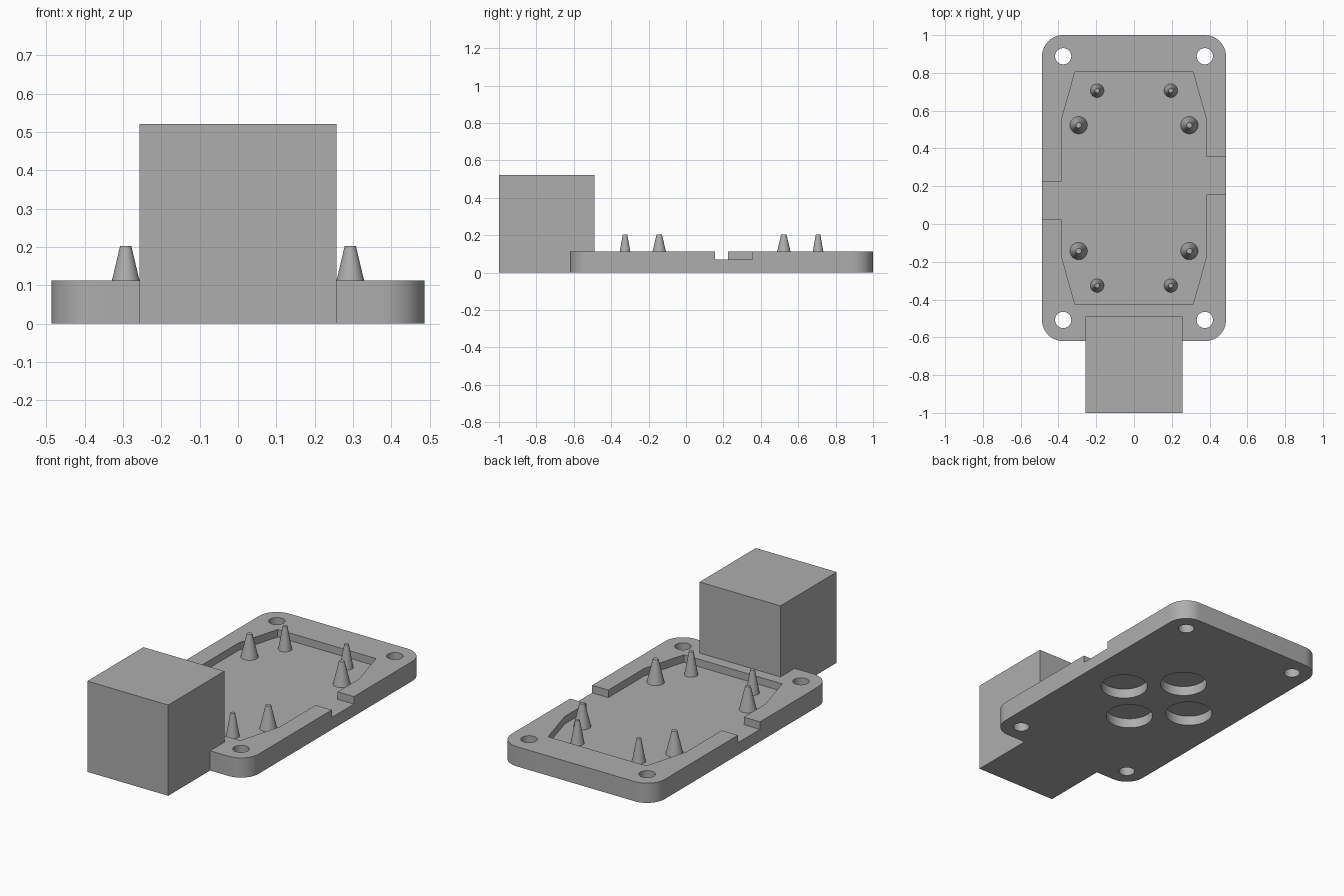
import bpy, bmesh, math

old = bpy.data.objects.get("Cube")
if old:
    bpy.data.objects.remove(old, do_unlink=True)

grey = bpy.data.materials.new("plain grey")
grey.use_nodes = True
COLOUR = (0.42, 0.42, 0.42, 1)
grey.diffuse_color = COLOUR
grey.node_tree.nodes["Principled BSDF"].inputs["Base Color"].default_value = COLOUR

MID_Y = 0.19      # centre of the plate
HALF_X, HALF_Y = 0.487, 0.81
TOP, FLOOR = 0.113, 0.07


def prism(name, outline, z0, z1):
    """Extrude a closed outline from z0 to z1."""
    bm = bmesh.new()
    face = bm.faces.new([bm.verts.new((x, y, z0)) for x, y in outline])
    side = bmesh.ops.extrude_face_region(bm, geom=[face])["geom"]
    verts = [v for v in side if isinstance(v, bmesh.types.BMVert)]
    bmesh.ops.translate(bm, verts=verts, vec=(0, 0, z1 - z0))
    bmesh.ops.recalc_face_normals(bm, faces=bm.faces)
    mesh = bpy.data.meshes.new(name)
    bm.to_mesh(mesh)
    bm.free()
    mesh.materials.append(grey)
    obj = bpy.data.objects.new(name, mesh)
    bpy.context.collection.objects.link(obj)
    return obj


def arc(cx, cy, r, start, sweep, steps):
    return [(cx + r * math.cos(start + sweep * i / steps),
             cy + r * math.sin(start + sweep * i / steps)) for i in range(steps + 1)]


def disc(cx, cy, r):
    return arc(cx, cy, r, 0, math.tau, 48)[:-1]


def combine(target, other, operation):
    """Apply a boolean and discard the helper."""
    mod = target.modifiers.new(operation, "BOOLEAN")
    mod.operation, mod.solver, mod.object = operation, "EXACT", other
    bpy.context.view_layer.objects.active = target
    bpy.ops.object.modifier_apply(modifier=mod.name)
    bpy.data.objects.remove(other, do_unlink=True)


def smooth(obj):
    bpy.ops.object.select_all(action="DESELECT")
    obj.select_set(True)
    bpy.context.view_layer.objects.active = obj
    bpy.ops.object.shade_smooth_by_angle(angle=math.radians(30))


# Rounded base plate
R = 0.112
outline = []
for i, (sx, sy) in enumerate([(1, 1), (-1, 1), (-1, -1), (1, -1)]):
    outline += arc(sx * (HALF_X - R), MID_Y + sy * (HALF_Y - R), R,
                   i * math.pi / 2, math.pi / 2, 12)
plate = prism("base_plate", outline, 0, TOP)

# Connector block on the front end
block = [(-0.257, -1), (0.257, -1), (0.257, -0.49), (-0.257, -0.49)]
combine(plate, prism("block", block, 0, 0.521), "UNION")

# Recess with a staggered cable notch on each side (half turn symmetry)
half = [(0.312, -0.616), (0.384, -0.361), (0.384, -0.034), (0.6, -0.034),
        (0.6, 0.166), (0.384, 0.166), (0.384, 0.361), (0.312, 0.616)]
recess = [(s * x, MID_Y + s * y) for s in (1, -1) for x, y in half]
combine(plate, prism("recess_cutter", recess, FLOOR, 0.3), "DIFFERENCE")

# Corner screw holes
for sx in (-1, 1):
    for sy in (-1, 1):
        hole = disc(sx * (HALF_X - R), MID_Y + sy * (HALF_Y - R), 0.043)
        combine(plate, prism("hole_cutter", hole, -0.1, 0.3), "DIFFERENCE")

# Four round blind pockets underneath
for dx, dy in [(1, 0), (-1, 0), (0, 1), (0, -1)]:
    pocket = disc(dx * 0.229, MID_Y + dy * 0.229, 0.126)
    combine(plate, prism("pocket_cutter", pocket, -0.1, 0.056), "DIFFERENCE")
smooth(plate)

# Tapered pegs standing in the recess
for label, px, py, r0, r1 in [("wide", 0.293, 0.333, 0.046, 0.0145),
                              ("slim", 0.195, 0.516, 0.036, 0.012)]:
    for sx in (-1, 1):
        for sy in (-1, 1):
            bpy.ops.mesh.primitive_cone_add(
                vertices=32, radius1=r0, radius2=r1, depth=0.203 - FLOOR,
                location=(sx * px, MID_Y + sy * py, (0.203 + FLOOR) / 2))
            peg = bpy.context.object
            peg.name = f"{label}_peg"
            peg.data.materials.append(grey)
            smooth(peg)
